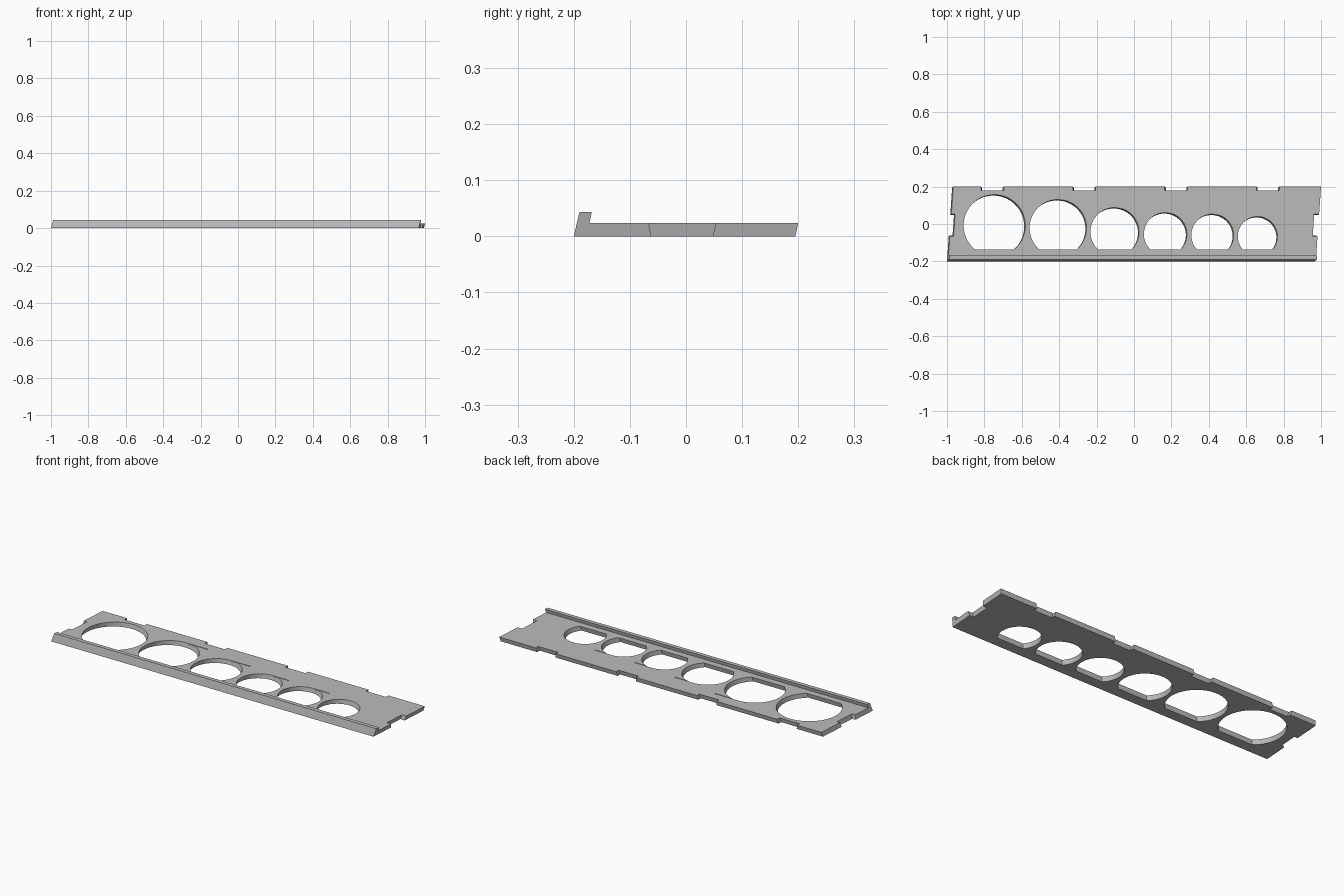
import bpy, bmesh, math

cube = bpy.data.objects.get("Cube")
if cube:
    bpy.data.objects.remove(cube)

TOP = 0.024      # plate thickness
LIP = 0.043      # height of the front rail
LEAN_X, LEAN_Y, SKEW = 0.25, 0.22, 0.07
FLAT = -0.136    # straight front side of every hole


def material(name, rgb):
    mat = bpy.data.materials.new(name)
    mat.use_nodes = True
    mat.diffuse_color = (*rgb, 1)
    mat.node_tree.nodes["Principled BSDF"].inputs["Base Color"].default_value = (*rgb, 1)
    return mat


def add_loft(bm, ring_a, ring_b):
    """Closed solid between two matching rings of points."""
    a = [bm.verts.new(p) for p in ring_a]
    b = [bm.verts.new(p) for p in ring_b]
    bm.faces.new(a)
    bm.faces.new(b)
    for i in range(len(a)):
        j = (i + 1) % len(a)
        bm.faces.new((a[i], a[j], b[j], b[i]))


def add_cut(bm, outline, z0, z1):
    """Solid whose outline is a function of height above the plate top."""
    add_loft(bm, *[[(x, y, z) for x, y in outline(z - TOP)] for z in (z0, z1)])


def make_object(name, bm):
    bmesh.ops.recalc_face_normals(bm, faces=bm.faces)
    mesh = bpy.data.meshes.new(name)
    bm.to_mesh(mesh)
    bm.free()
    obj = bpy.data.objects.new(name, mesh)
    bpy.context.collection.objects.link(obj)
    return obj


# Leaning plate with the raised rail along its front
bm = bmesh.new()
profile = [(-0.2, 0), (0.195, 0), (0.2, TOP), (-0.172, TOP), (-0.168, LIP), (-0.19, LIP)]
add_loft(bm, *[[(end + SKEW * y + LEAN_X * z, y, z) for y, z in profile]
               for end in (-0.986, 0.98)])
plate = make_object("plate", bm)
plate.data.materials.append(material("grey", (0.5, 0.5, 0.5)))

# Round holes with a flat front side: centre x, centre y, radius
holes = [(-0.746, -0.008, 0.165), (-0.406, -0.021, 0.152), (-0.103, -0.042, 0.13),
         (0.168, -0.054, 0.115), (0.42, -0.06, 0.113), (0.661, -0.066, 0.106)]
bm = bmesh.new()
for cx, cy, r in holes:
    start = math.asin((FLAT - cy) / r)
    angles = [start + (math.pi - 2 * start) * i / 64 for i in range(65)]
    add_cut(bm, lambda h: [(cx + r * math.cos(a) + LEAN_X * h,
                            cy + r * math.sin(a) + LEAN_Y * h) for a in angles],
            -0.01, TOP + 0.01)

# Tapered notches along the back edge
for i in range(4):
    left = -0.818 + i * 0.491

    def back_notch(h):
        x0, x1 = left - LEAN_X * h, left + 0.122 + LEAN_X * h
        inner = 0.179 + LEAN_Y * h
        return [(x0, inner), (x1, inner), (x1, 0.3), (x0, 0.3)]
    add_cut(bm, back_notch, -0.01, TOP + 0.01)

# Tapered notches in both ends
for side in (-1, 1):
    def end_notch(h):
        y0, y1 = -0.067 - LEAN_Y * h, 0.053 + LEAN_Y * h
        inner = side * 0.96 + LEAN_X * h
        return [(inner + SKEW * y0, y0), (side * 1.1, y0),
                (side * 1.1, y1), (inner + SKEW * y1, y1)]
    add_cut(bm, end_notch, -0.01, TOP + 0.01)
openings = make_object("opening_cutter", bm)

# Hairline grooves running off the back of the middle holes
bm = bmesh.new()
for cx, cy, r in holes[1:5]:
    y = cy + r
    add_cut(bm, lambda h: [(cx, y - 0.004), (cx + 0.9 * r, y - 0.004),
                           (cx + 0.9 * r, y), (cx, y)], TOP - 0.003, TOP + 0.01)
grooves = make_object("groove_cutter", bm)

# Cut the plate and discard the cutters
bpy.ops.object.select_all(action='DESELECT')
plate.select_set(True)
bpy.context.view_layer.objects.active = plate
for cutter in (openings, grooves):
    cutter.hide_render = True
    mod = plate.modifiers.new("cut", 'BOOLEAN')
    mod.operation = 'DIFFERENCE'
    mod.solver = 'EXACT'
    mod.object = cutter
    bpy.ops.object.modifier_apply(modifier=mod.name)
    bpy.data.objects.remove(cutter)
bpy.ops.object.shade_smooth_by_angle(angle=math.radians(20))
